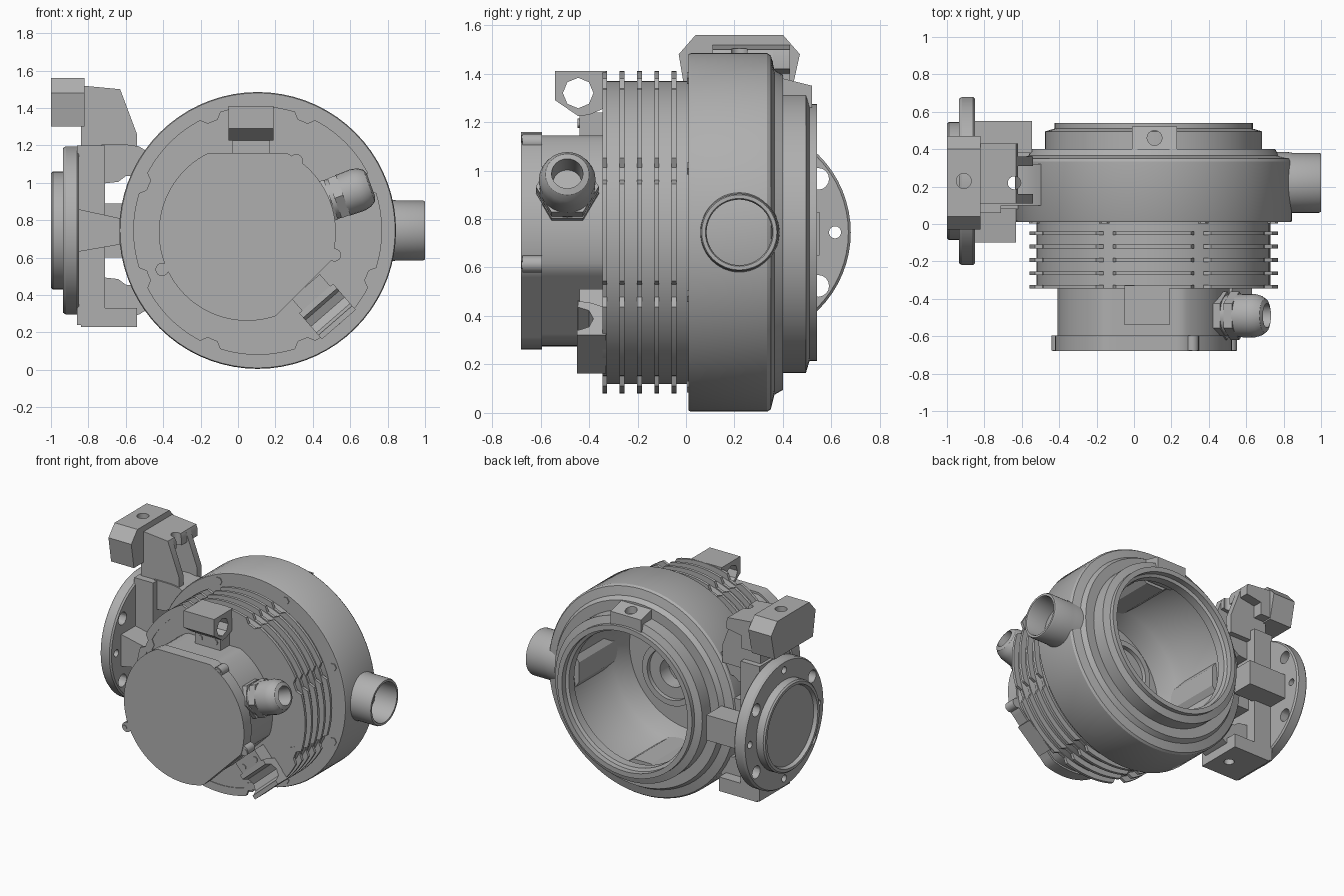
import bpy, bmesh
from math import sin, cos, pi, radians
from mathutils import Matrix, Vector

old = bpy.data.objects.get("Cube")
if old:
    bpy.data.objects.remove(old)

metal = bpy.data.materials.new("cast_grey_metal")
metal.use_nodes = True
grey = (0.43, 0.43, 0.43, 1)
metal.diffuse_color = grey
metal.node_tree.nodes["Principled BSDF"].inputs["Base Color"].default_value = grey
parts = []


def finish(name, bm, matrix=Matrix()):
    bmesh.ops.recalc_face_normals(bm, faces=bm.faces)
    mesh = bpy.data.meshes.new(name)
    bm.to_mesh(mesh)
    bm.free()
    mesh.transform(matrix)
    mesh.materials.append(metal)
    ob = bpy.data.objects.new(name, mesh)
    bpy.context.collection.objects.link(ob)
    parts.append(ob)
    return ob


def lathe(name, profile, origin, axis, seg=64, closed=False, scale=lambda i: 1):
    """Revolve (radius, distance) points about an axis."""
    bm = bmesh.new()
    rings = []
    for r, d in profile:
        if r == 0:
            rings.append([bm.verts.new((0, 0, d))] * seg)
        else:
            rings.append([bm.verts.new((r * scale(i) * cos(2 * pi * i / seg),
                                        r * scale(i) * sin(2 * pi * i / seg), d)) for i in range(seg)])
    pairs = list(zip(rings, rings[1:]))
    if closed:
        pairs.append((rings[-1], rings[0]))
    for a, b in pairs:
        for i in range(seg):
            j = (i + 1) % seg
            corners = list(dict.fromkeys((a[i], a[j], b[j], b[i])))
            if len(corners) > 2:
                bm.faces.new(corners)
    turn = Vector(axis).to_track_quat('Z', 'Y').to_matrix().to_4x4()
    return finish(name, bm, Matrix.Translation(origin) @ turn)


def rod(name, r, start, end, origin, axis, seg=24):
    return lathe(name, [(0, start), (r, start), (r, end), (0, end)], origin, axis, seg)


def prism(name, outline, lo, hi, along='y', matrix=Matrix()):
    """Extrude an xz outline along y, or a yz outline along x."""
    bm = bmesh.new()
    face = bm.faces.new([bm.verts.new((p, lo, q) if along == 'y' else (lo, p, q)) for p, q in outline])
    new = bmesh.ops.extrude_face_region(bm, geom=[face])
    step = (0, hi - lo, 0) if along == 'y' else (hi - lo, 0, 0)
    bmesh.ops.translate(bm, vec=step, verts=[v for v in new["geom"] if isinstance(v, bmesh.types.BMVert)])
    return finish(name, bm, matrix)


def box(name, x0, x1, y0, y1, z0, z1, matrix=Matrix()):
    return prism(name, [(x0, z0), (x1, z0), (x1, z1), (x0, z1)], y0, y1, 'y', matrix)


def cut(target, cutter):
    mod = target.modifiers.new("hole", 'BOOLEAN')
    mod.operation = 'DIFFERENCE'
    mod.solver = 'EXACT'
    mod.object = cutter
    bpy.context.view_layer.objects.active = target
    bpy.ops.object.modifier_apply(modifier=mod.name)
    parts.remove(cutter)
    bpy.data.objects.remove(cutter)


CX, CZ = 0.105, 0.745
centre, BACK, UP = (CX, 0, CZ), (0, 1, 0), (0, 0, 1)

# Main housing: outer steps, rear opening, inner chamber and bearing hub in one profile
lathe("main_housing", [
    (0, -.34), (.625, -.34), (.625, .01), (.735, .01), (.74, .02), (.74, .335), (.73, .35),
    (.67, .365), (.65, .4), (.58, .4), (.58, .495), (.53, .51), (.53, .54), (.495, .54),
    (.495, .5), (.475, .49), (.475, .43), (.54, .39), (.54, .02), (.51, -.04), (.48, -.2),
    (.24, -.2), (.22, .03), (.18, .03), (.18, 0), (.1, 0), (.1, -.1), (0, -.1)], centre, BACK, 72)

# Cooling fins, notched beside each housing bolt
for k in range(5):
    y = -.345 + .0715 * k
    lathe("cooling_fin", [(.61, y), (.665, y), (.665, y + .02), (.61, y + .02)], centre, BACK, 144,
          True, lambda i: .95 if i % 18 in (8, 9, 10) else 1)

# Housing bolts and chamber pillars
for k in range(8):
    a = radians(22.5 + 45 * k)
    rod("housing_bolt", .028, .004, .03, (CX + .69 * cos(a), 0, CZ + .69 * sin(a)), BACK, 6)
for k in range(4):
    prism("chamber_pillar", [(.56, -.16), (.5, -.07), (.5, .07), (.56, .16)], -.15, .34, 'y',
          Matrix.Translation(centre) @ Matrix.Rotation(radians(90 * k), 4, 'Y'))

# Front cover: round, flat on top below the clamp and across one corner
FX, FZ = .05, .735


def cover_outline(radius, top, corner):
    pts = []
    for i in range(96):
        a = 2 * pi * i / 96
        r = min(radius, corner / max(cos(a + pi / 4), .1), top / max(sin(a), .1))
        pts.append((FX + r * cos(a), FZ + r * sin(a)))
    return pts


prism("cover_body", cover_outline(.46, .41, .41), -.6, -.33)
prism("cover_plate", cover_outline(.473, .425, .424), -.68, -.595)
for x, z in ((-.22, 1.08), (.32, 1.13), (.53, .61), (.12, .29), (-.42, .53)):
    d = Vector((FX - x, 0, FZ - z)).normalized() * .015
    rod("cover_lug", .035, -.675, -.595, (x + d.x, 0, z + d.z), BACK, 16)
    rod("cover_screw", .017, -.679, -.66, (x, 0, z), BACK, 12)


# Cable clamps on the front: one closed eye, one open cradle
def clamp(name, x, z, angle, front):
    place = Matrix.Translation((x, 0, z)) @ Matrix.Rotation(radians(angle), 4, 'Y')
    body = prism(name, [(front, .09), (-.33, .09), (-.33, -.06), (-.4, -.09), (-.445, -.095), (front, -.03)],
                 -.12, .12, 'x', place)
    axis = place.to_3x3() @ Vector((1, 0, 0))
    cut(body, rod("clamp_hole", .063, -.3, .3, (x, -.445, z), axis, 8))
    box(name + "_foot", -.1, .1, -.44, -.33, -.18, -.08, place)
    for s in (-.06, .06):
        rod(name + "_screw", .02, -.447, -.4, place @ Vector((s, 0, -.125)), BACK, 12)


clamp("upper_clamp", .07, 1.32, 0, -.54)
clamp("lower_clamp", .48, .31, 139, -.45)

# Cable gland
gland, tilt = (.455, -.49, .895), (.94, 0, .34)
rod("gland_stub", .1, -.12, .02, gland, tilt)
rod("gland_base_nut", .13, 0, .045, gland, tilt, 6)
rod("gland_washer", .11, .045, .065, gland, tilt)
rod("gland_nut", .13, .065, .115, gland, tilt, 6)
lathe("gland_dome", [(0, .11), (.115, .11), (.117, .2), (.108, .235), (.09, .262), (.065, .272),
                     (.06, .15), (0, .15)], gland, tilt, 24)

# Side outlet pipe
lathe("outlet_pipe", [(0, .7), (.167, .7), (.165, .82), (.16, .85), (.16, .99), (.155, 1),
                      (.14, 1), (.135, .99), (.135, .75), (0, .75)], (0, .22, CZ), (1, 0, 0), 48)

# Drilled wedge lug on top of the rear rim
lug = prism("rear_rim_lug", [(.36, 1.25), (.36, 1.39), (.52, 1.35), (.52, 1.25)], -.01, .23, 'x')
cut(lug, rod("lug_hole", .04, 1.3, 1.5, (.11, .46, 0), UP, 16))

# Side flange with raised hub and bolt holes
hub, LEFT = (0, .23, CZ), (-1, 0, 0)
flange = lathe("side_flange", [(0, .85), (.44, .85), (.45, .86), (.45, .92), (.44, .935), (0, .935)],
               hub, LEFT)
for a in (35, 145, 215, 325, 90, 270, 0, 180):
    r = .045 if a % 90 else .025
    cut(flange, rod("flange_hole", r, .8, 1,
                    (0, .23 + .385 * cos(radians(a)), CZ + .385 * sin(radians(a))), LEFT, 16))
lathe("flange_hub", [(0, .86), (.315, .86), (.315, .99), (.305, 1), (.285, 1), (.275, .975),
                     (0, .975)], hub, LEFT, 48)

# Bracket joining the flange to the housing
box("bracket_column", -.86, -.71, .06, .4, .24, 1.2)
bored = [box("bracket_foot", -.84, -.54, .06, .4, .23, .33),
         box("bracket_web", -.74, -.55, .08, .34, .6, .89)]
ear = [(-.73, .46), (-.73, .25), (-.64, .26), (-.6, .29), (-.45, .3), (-.45, .4), (-.53, .45), (-.6, .46)]
for side in (1, -1):
    bored.append(prism("bracket_ear", [(x, CZ + side * z) for x, z in ear], .1, .32))
prism("front_tapered_arm", [(-.86, .63), (-.63, .67), (-.63, .81), (-.86, .86)], -.1, .1)
box("rear_arm", -.86, -.545, .38, .55, .65, .83)

# Upper arm with an open pocket, carrying the mounting block
arm = [(-.84, 1.15), (-.84, 1.5), (-.63, 1.5), (-.54, 1.26), (-.54, 1.13)]
for y in (.11, .31):
    prism("arm_side_wall", arm, y, y + .05)
box("arm_back_wall", -.84, -.74, .11, .36, 1.15, 1.5)
bored.append(prism("arm_top", [(-.84, 1.31), (-.84, 1.52), (-.63, 1.5), (-.62, 1.47), (-.62, 1.42),
                               (-.74, 1.4), (-.74, 1.31)], .11, .43))
bored.append(box("arm_floor", -.84, -.54, .11, .36, 1.13, 1.19))
block = prism("mounting_block", [(-.03, 1.48), (.04, 1.56), (.4, 1.56), (.47, 1.48), (.43, 1.3), (0, 1.3)],
              -1, -.82, 'x')
cut(block, rod("block_hole", .04, 1.2, 1.7, (-.91, .23, 0), UP, 16))

# Long vertical bore through the bracket
for part in bored:
    cut(part, rod("bracket_bore", .035, 0, 1.8, (-.64, .22, 0), UP, 16))

# Smooth the rounded surfaces, keep the edges crisp
bpy.ops.object.select_all(action='DESELECT')
for ob in parts:
    ob.select_set(True)
bpy.context.view_layer.objects.active = parts[0]
bpy.ops.object.shade_smooth_by_angle(angle=radians(30))
